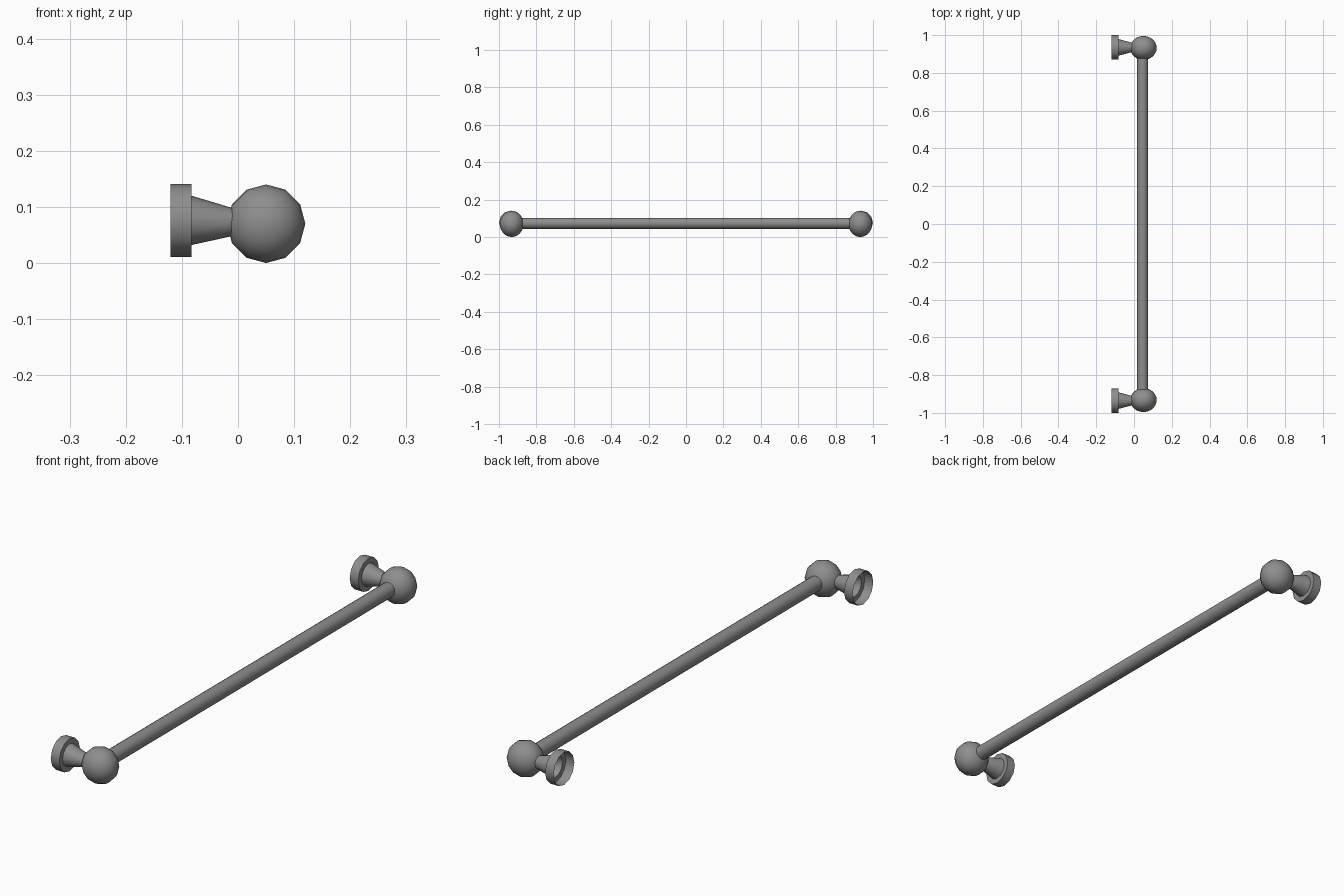
import bpy, math

if "Cube" in bpy.data.objects:
    bpy.data.objects.remove(bpy.data.objects["Cube"])

metal = bpy.data.materials.new("grey metal")
metal.diffuse_color = (0.27, 0.27, 0.27, 1)
metal.use_nodes = True
metal.node_tree.nodes["Principled BSDF"].inputs["Base Color"].default_value = metal.diffuse_color


def lathe(name, profile, axis, sides=12):
    """Spin a profile about an axis. Profile points: (along, radius, centre offset u, v)."""
    verts, faces = [], []
    for t, r, u, v in profile:
        for i in range(sides):
            a = 2 * math.pi * i / sides
            c, s = u + r * math.cos(a), v + r * math.sin(a)
            verts.append((t, c, s) if axis == "X" else (c, t, s))
    for j in range(len(profile) - 1):
        for i in range(sides):
            k = (i + 1) % sides
            quad = (j * sides + i, j * sides + k, (j + 1) * sides + k, (j + 1) * sides + i)
            faces.append(quad[::-1] if axis == "X" else quad)
    me = bpy.data.meshes.new(name)
    me.from_pydata(verts, [], faces)
    me.materials.append(metal)
    ob = bpy.data.objects.new(name, me)
    bpy.context.collection.objects.link(ob)
    finish(ob)
    return ob


def finish(ob):
    bpy.ops.object.select_all(action="DESELECT")
    ob.select_set(True)
    bpy.context.view_layer.objects.active = ob
    bpy.ops.object.shade_smooth_by_angle(angle=math.radians(40))


# straight round bar
lathe("bar", [(-0.93, 0.029, 0.046, 0.073), (0.93, 0.029, 0.046, 0.073)], "Y", 16)

for side, label in ((-1, "front"), (1, "back")):
    y = side * 0.935
    # wall mount: open-backed flange cup with a hollow tapered stem
    lathe(label + "_mount", [
        (-0.12, 0.065, y, 0.076),
        (-0.083, 0.065, y, 0.076),
        (-0.083, 0.044, y, 0.076),
        (-0.01, 0.025, y, 0.073)], "X")
    # ball end, poles along the bar
    bpy.ops.mesh.primitive_uv_sphere_add(segments=12, ring_count=12, radius=1)
    ball = bpy.context.object
    ball.name = label + "_ball"
    ball.data.materials.append(metal)
    ball.scale = (0.07, 0.0635, 0.07)
    ball.rotation_euler = (0, 0, 0)
    for v in ball.data.vertices:
        v.co = (v.co.x, -v.co.z, v.co.y)
    ball.location = (0.05, side * 0.932, 0.07)
    finish(ball)
